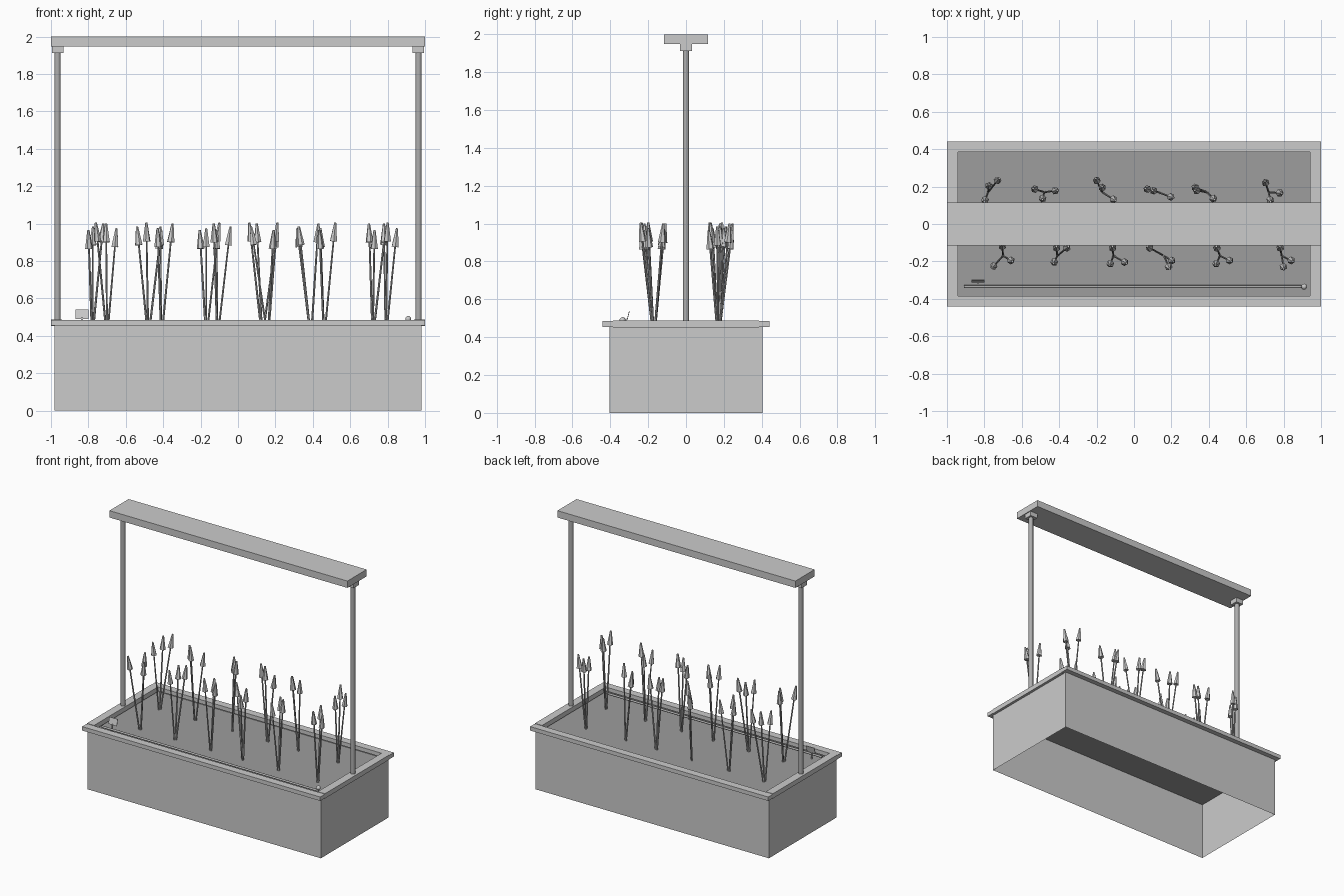
import bpy, bmesh, math
from mathutils import Vector

if "Cube" in bpy.data.objects:
    bpy.data.objects.remove(bpy.data.objects["Cube"])


def material(name, v):
    m = bpy.data.materials.new(name)
    m.diffuse_color = (v, v, v, 1)
    m.use_nodes = True
    m.node_tree.nodes["Principled BSDF"].inputs["Base Color"].default_value = m.diffuse_color
    return m


LIGHT = material("light_grey", 0.6)
MID = material("mid_grey", 0.42)
DARK = material("soil_grey", 0.34)


def finish(name, bm, mat, smooth=False):
    me = bpy.data.meshes.new(name)
    bm.to_mesh(me)
    bm.free()
    me.materials.append(mat)
    for p in me.polygons:
        p.use_smooth = smooth and len(p.vertices) == 4
    ob = bpy.data.objects.new(name, me)
    bpy.context.collection.objects.link(ob)
    return ob


def box(name, lo, hi, mat=LIGHT, open_ends=False):
    bm = bmesh.new()
    bmesh.ops.create_cube(bm, size=1)
    for v in bm.verts:
        v.co = [lo[i] if v.co[i] < 0 else hi[i] for i in range(3)]
    if open_ends:
        bm.normal_update()
        ends = [f for f in bm.faces if abs(f.normal.z) > 0.9]
        bmesh.ops.delete(bm, geom=ends, context='FACES')
    return finish(name, bm, mat)


def add_cone(bm, a, b, r1, r2, sides):
    # tapered cylinder between two points
    a, b = Vector(a), Vector(b)
    d = b - a
    mat = d.to_track_quat('Z', 'Y').to_matrix().to_4x4()
    mat.translation = (a + b) / 2
    bmesh.ops.create_cone(bm, cap_ends=True, segments=sides, radius1=r1,
                          radius2=r2, depth=d.length, matrix=mat)


def rod(name, a, b, r, mat, sides=12):
    bm = bmesh.new()
    add_cone(bm, a, b, r, r, sides)
    return finish(name, bm, mat, True)


# planter: open thin walls and soil sheet
SOIL = 0.44
box("planter_walls", (-0.98, -0.405, 0), (0.98, 0.405, 0.455), open_ends=True)
bm = bmesh.new()
bm.faces.new([bm.verts.new((x, y, SOIL)) for x, y in
              ((-0.98, -0.405), (0.98, -0.405), (0.98, 0.405), (-0.98, 0.405))])
finish("soil", bm, DARK)

# rim, posts and mounts, mirrored
for s, side in ((-1, "left"), (1, "right")):
    xs = sorted((s * 0.94, s * 1.0))
    box(side + "_rim", (xs[0], -0.385, 0.452), (xs[1], 0.385, 0.488))
    ys = sorted((s * 0.385, s * 0.442))
    box(("front" if s < 0 else "back") + "_rim", (-1, ys[0], 0.455), (1, ys[1], 0.485))
    rod(side + "_post", (s * 0.965, 0, 0.45), (s * 0.965, 0, 1.915), 0.017, MID)
    xm = sorted((s * 0.932, s * 0.994))
    box(side + "_mount", (xm[0], -0.031, 1.913), (xm[1], 0.031, 1.95))

# overhead lamp bar
box("lamp_bar", (-1, -0.115, 1.948), (1, 0.115, 2.0))

# watering pipe with end knob
rod("water_pipe", (-0.91, -0.335, 0.468), (0.91, -0.335, 0.468), 0.008, MID, 8)
bm = bmesh.new()
bmesh.ops.create_uvsphere(bm, u_segments=12, v_segments=8, radius=0.016)
bmesh.ops.translate(bm, verts=bm.verts, vec=(0.91, -0.335, 0.49))
finish("pipe_knob", bm, LIGHT, True)

# tilted plant label
label = box("plant_label", (-0.035, -0.002, -0.025), (0.035, 0.002, 0.025))
label.location = (-0.835, -0.305, 0.515)
label.rotation_euler.x = math.radians(-14)
box("label_stake", (-0.84, -0.319, SOIL), (-0.83, -0.315, 0.5))

# plants: base position followed by three bud tips
CLUSTERS = [
    [(-.78, .17), (-.72, .245), (-.775, .21), (-.80, .12)],
    [(-.70, -.17), (-.76, -.235), (-.65, -.20), (-.705, -.11)],
    [(-.48, .17), (-.54, .19), (-.41, .18), (-.49, .13)],
    [(-.41, -.17), (-.43, -.21), (-.35, -.12), (-.415, -.12)],
    [(-.17, .17), (-.205, .245), (-.10, .125), (-.17, .20)],
    [(-.11, -.17), (-.13, -.22), (-.04, -.21), (-.115, -.12)],
    [(.13, .17), (.06, .19), (.21, .14), (.10, .18)],
    [(.16, -.17), (.07, -.12), (.19, -.24), (.21, -.20)],
    [(.39, .17), (.315, .20), (.43, .13), (.325, .18)],
    [(.46, -.17), (.435, -.22), (.52, -.20), (.44, -.12)],
    [(.72, .17), (.70, .23), (.79, .165), (.73, .12)],
    [(.79, -.17), (.80, -.24), (.85, -.20), (.78, -.12)],
]
HEIGHTS = (1.0, 0.985, 0.965, 1.005, 0.975)
for i, (base, *tips) in enumerate(CLUSTERS):
    stems, buds = bmesh.new(), bmesh.new()
    for j, t in enumerate(tips):
        tip = Vector((t[0], t[1], HEIGHTS[(i * 3 + j) % 5]))
        # stems start slightly apart
        foot = Vector((base[0] + 0.1 * (t[0] - base[0]),
                       base[1] + 0.1 * (t[1] - base[1]), SOIL))
        neck = tip - (tip - foot).normalized() * 0.1
        add_cone(stems, foot, neck, 0.006, 0.005, 6)
        add_cone(buds, neck, tip, 0.021, 0.006, 6)
    finish(f"plant_stems_{i + 1}", stems, MID)
    finish(f"plant_buds_{i + 1}", buds, LIGHT)
